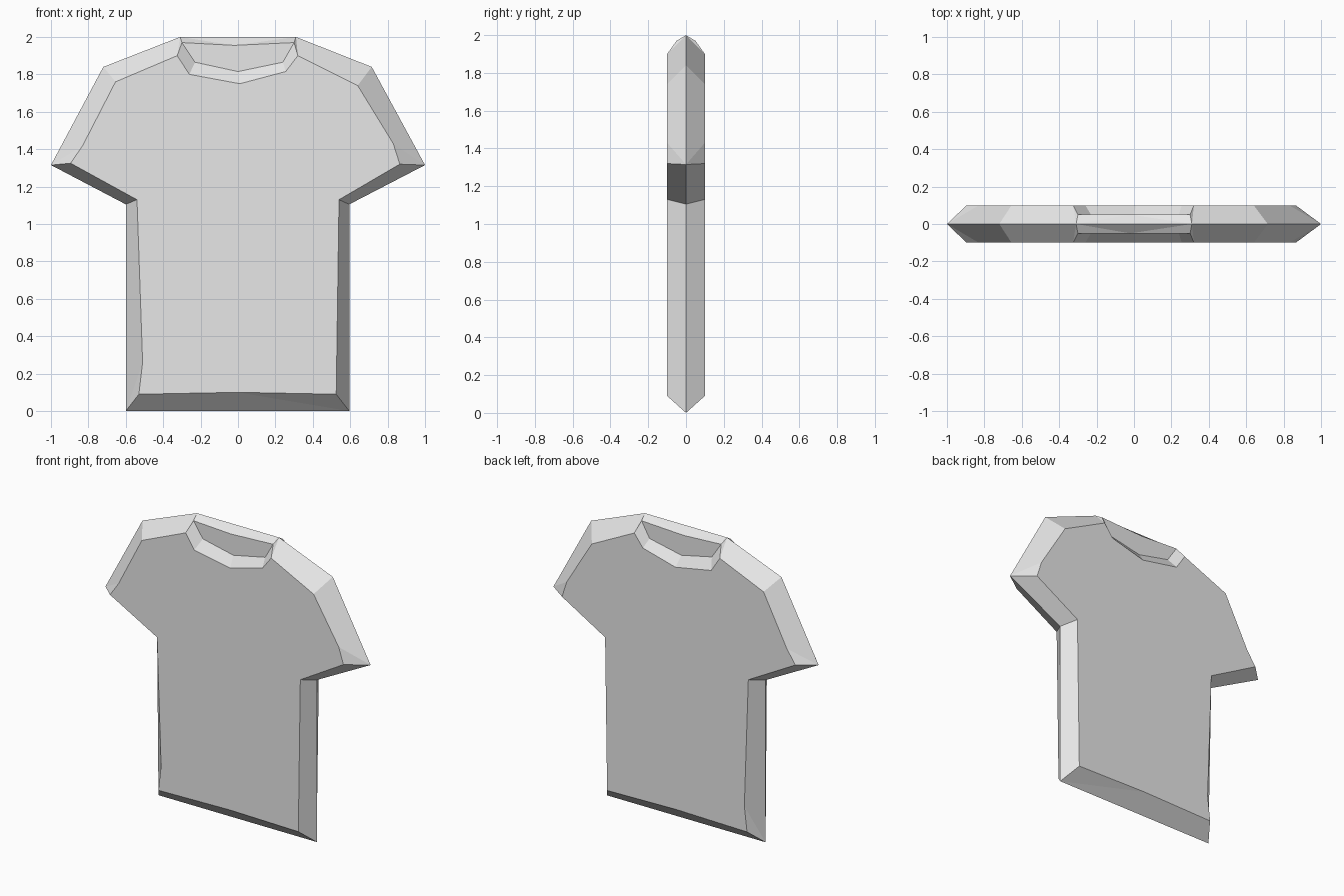
import bpy
import bmesh

THICK = 0.1      # half thickness of the shirt
RECESS = 0.05    # depth of the panel inside the neckline

if "Cube" in bpy.data.objects:
    bpy.data.objects.remove(bpy.data.objects["Cube"])

fabric = bpy.data.materials.new("light_grey_fabric")
fabric.use_nodes = True
fabric.diffuse_color = (0.8, 0.8, 0.8, 1)
fabric.node_tree.nodes["Principled BSDF"].inputs["Base Color"].default_value = (0.8, 0.8, 0.8, 1)

# Outer silhouette, lying on the middle plane
RIM = {
    "left_cuff": (1, 1.315), "left_shoulder": (0.715, 1.84),
    "left_neck": (0.31, 2), "right_neck": (-0.31, 2),
    "right_shoulder": (-0.72, 1.84), "right_cuff": (-1, 1.315),
    "right_armpit": (-0.6, 1.105), "right_hem": (-0.6, 0),
    "left_hem": (0.595, 0), "left_armpit": (0.595, 1.105),
}

# Flat panel outline: each corner with the silhouette corner it slopes to
PANEL = [
    ("left_neck", 0.32, 1.9), ("left_shoulder", 0.64, 1.74),
    ("left_cuff", 0.83, 1.43), ("left_cuff", 0.865, 1.32),
    ("left_armpit", 0.54, 1.13), ("left_hem", 0.525, 0.09),
    ("left_hem", 0, 0.1), ("right_hem", -0.53, 0.09),
    ("right_hem", -0.51, 0.26), ("right_armpit", -0.54, 1.13),
    ("right_cuff", -0.895, 1.325), ("right_cuff", -0.83, 1.42),
    ("right_shoulder", -0.655, 1.76), ("right_neck", -0.325, 1.9),
]

# Neckline from its right to its left end: outer edge and sunken inner edge
NECK_OUTER = [(-0.26, 1.8), (0.01, 1.75), (0.255, 1.815)]
NECK_INNER = [(-0.3, 1.97), (-0.23, 1.865), (0, 1.815), (0.24, 1.865), (0.3, 1.97)]
NECK_TOP = (-0.02, 1.955)


def add_face(bm, verts):
    """Add a face, dropping corners that occur twice."""
    bm.faces.new(list(dict.fromkeys(verts)))


def build_side(bm, rim, side):
    def point(x, z, depth):
        return bm.verts.new((x, side * depth, z))

    # Sloping border between silhouette and panel
    panel = [point(x, z, THICK) for _, x, z in PANEL]
    keys = [rim[key] for key, _, _ in PANEL]
    for i in range(len(panel) - 1):
        corners = [keys[i], keys[i + 1], panel[i + 1], panel[i]]
        add_face(bm, corners)

    # Main panel, with the neckline cut into its top
    outer = [point(x, z, THICK) for x, z in NECK_OUTER]
    add_face(bm, panel + outer)

    # Sloping collar and the panel behind it
    outer = [panel[-1]] + outer + [panel[0]]
    inner = [point(x, z, RECESS) for x, z in NECK_INNER]
    for i in range(len(inner) - 1):
        add_face(bm, [outer[i], outer[i + 1], inner[i + 1], inner[i]])
    top = point(*NECK_TOP, RECESS)
    add_face(bm, inner + [top])

    # Top strip of the collar, and the ends where it meets the shoulders
    right, left = rim["right_neck"], rim["left_neck"]
    add_face(bm, [right, top, inner[0]])
    add_face(bm, [right, left, top])
    add_face(bm, [left, inner[-1], top])
    add_face(bm, [right, inner[0], panel[-1]])
    add_face(bm, [left, panel[0], inner[-1]])


# Shirt: the same relief on the front and the back of one silhouette
bm = bmesh.new()
rim = {name: bm.verts.new((x, 0, z)) for name, (x, z) in RIM.items()}
for side in (-1, 1):
    build_side(bm, rim, side)
bmesh.ops.recalc_face_normals(bm, faces=bm.faces)

mesh = bpy.data.meshes.new("shirt")
bm.to_mesh(mesh)
bm.free()
mesh.materials.append(fabric)
shirt = bpy.data.objects.new("shirt", mesh)
bpy.context.collection.objects.link(shirt)
